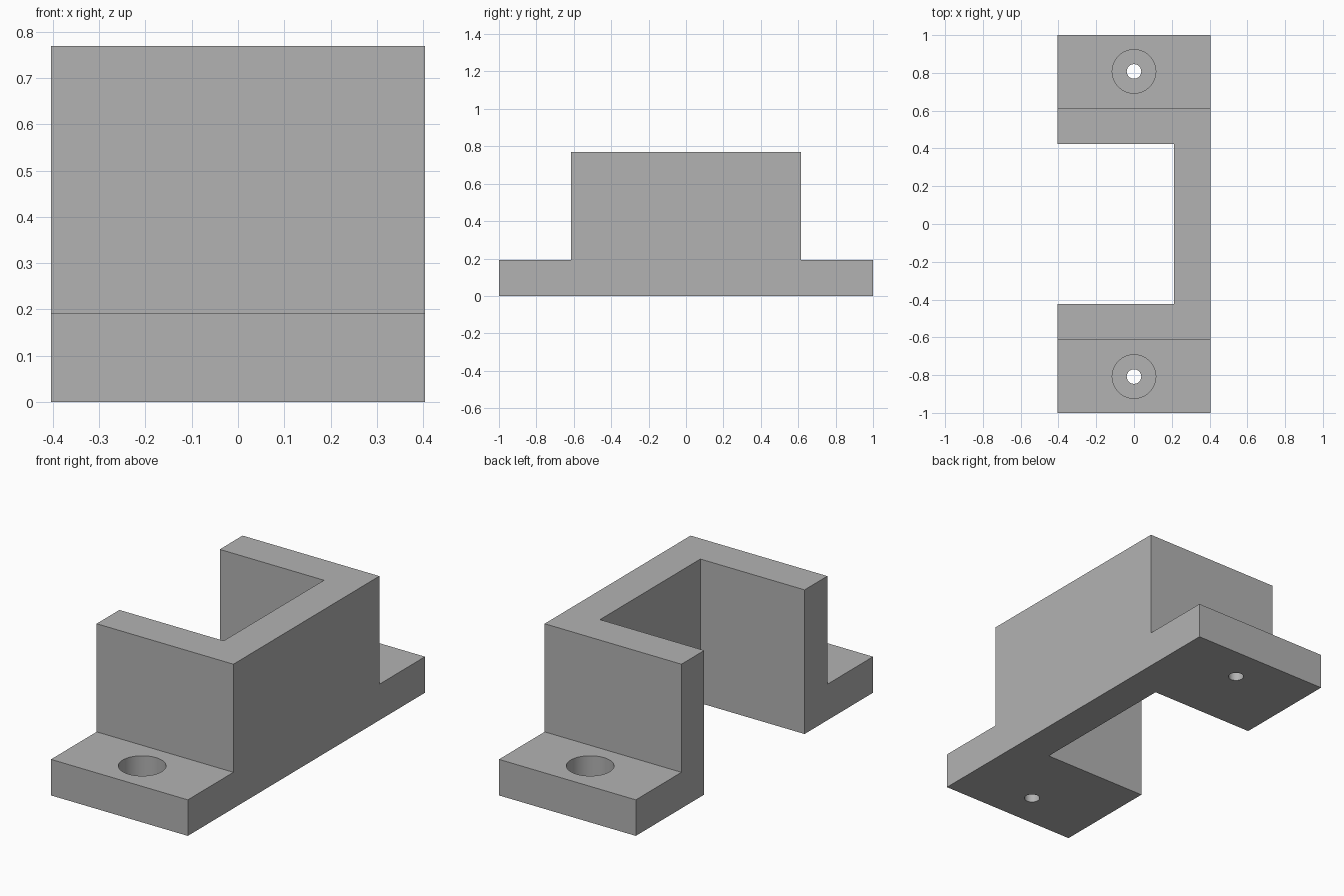
import bpy
import bmesh
from math import radians
from mathutils import Matrix

cube = bpy.data.objects.get("Cube")
if cube:
    bpy.data.objects.remove(cube, do_unlink=True)

MM = 2 / 52                       # the part is 52 mm long
WIDTH, HEIGHT, WALL, FLANGE = 21 * MM, 20 * MM, 5 * MM, 5 * MM
BODY_Y = 16 * MM                  # half length of the raised body
HOLE_Y = 21 * MM
HOLE_R, BORE_R, BORE_DEPTH = MM, 3 * MM, 3 * MM

grey = bpy.data.materials.new("plain grey")
grey.use_nodes = True
colour = (0.45, 0.45, 0.45, 1)
grey.diffuse_color = colour
grey.node_tree.nodes["Principled BSDF"].inputs["Base Color"].default_value = colour


def make_object(name, bm):
    bmesh.ops.recalc_face_normals(bm, faces=bm.faces)
    mesh = bpy.data.meshes.new(name)
    bm.to_mesh(mesh)
    bm.free()
    mesh.materials.append(grey)
    obj = bpy.data.objects.new(name, mesh)
    bpy.context.collection.objects.link(obj)
    return obj


def cut(target, bm):
    """Subtract a shape from the target and discard the cutter."""
    cutter = make_object("cutter", bm)
    cutter.hide_render = True
    mod = target.modifiers.new("cut", "BOOLEAN")
    mod.operation, mod.solver, mod.object = "DIFFERENCE", "EXACT", cutter
    bpy.context.view_layer.objects.active = target
    bpy.ops.object.modifier_apply(modifier=mod.name)
    bpy.data.objects.remove(cutter, do_unlink=True)


def cylinder(radius, y, z0, z1):
    bm = bmesh.new()
    bmesh.ops.create_cone(bm, cap_ends=True, segments=64, radius1=radius,
                          radius2=radius, depth=z1 - z0,
                          matrix=Matrix.Translation((0, y, (z0 + z1) / 2)))
    return bm


# Body and both flanges: stepped side profile extruded across the width
half = [(1, 0), (1, FLANGE), (BODY_Y, FLANGE), (BODY_Y, HEIGHT)]
profile = half + [(-y, z) for y, z in reversed(half)]
bm = bmesh.new()
face = bm.faces.new([bm.verts.new((-WIDTH / 2, y, z)) for y, z in profile])
side = bmesh.ops.extrude_face_region(bm, geom=[face])
bmesh.ops.translate(bm, vec=(WIDTH, 0, 0),
                    verts=[v for v in side["geom"] if isinstance(v, bmesh.types.BMVert)])
bracket = make_object("mounting_bracket", bm)

# Channel through the full height, open on one side
x0, x1 = -WIDTH, WIDTH / 2 - WALL
bm = bmesh.new()
bmesh.ops.create_cube(bm, size=1, matrix=Matrix.Translation(((x0 + x1) / 2, 0, HEIGHT / 2))
                      @ Matrix.Diagonal((x1 - x0, 2 * (BODY_Y - WALL), HEIGHT * 2, 1)))
cut(bracket, bm)

# Counterbored screw hole in each flange
for y in (-HOLE_Y, HOLE_Y):
    cut(bracket, cylinder(BORE_R, y, FLANGE - BORE_DEPTH, FLANGE + MM))
    cut(bracket, cylinder(HOLE_R, y, -MM, FLANGE))

# Smooth hole walls, sharp corners
bpy.ops.object.select_all(action="DESELECT")
bracket.select_set(True)
bpy.context.view_layer.objects.active = bracket
bpy.ops.object.shade_smooth_by_angle(angle=radians(30))
